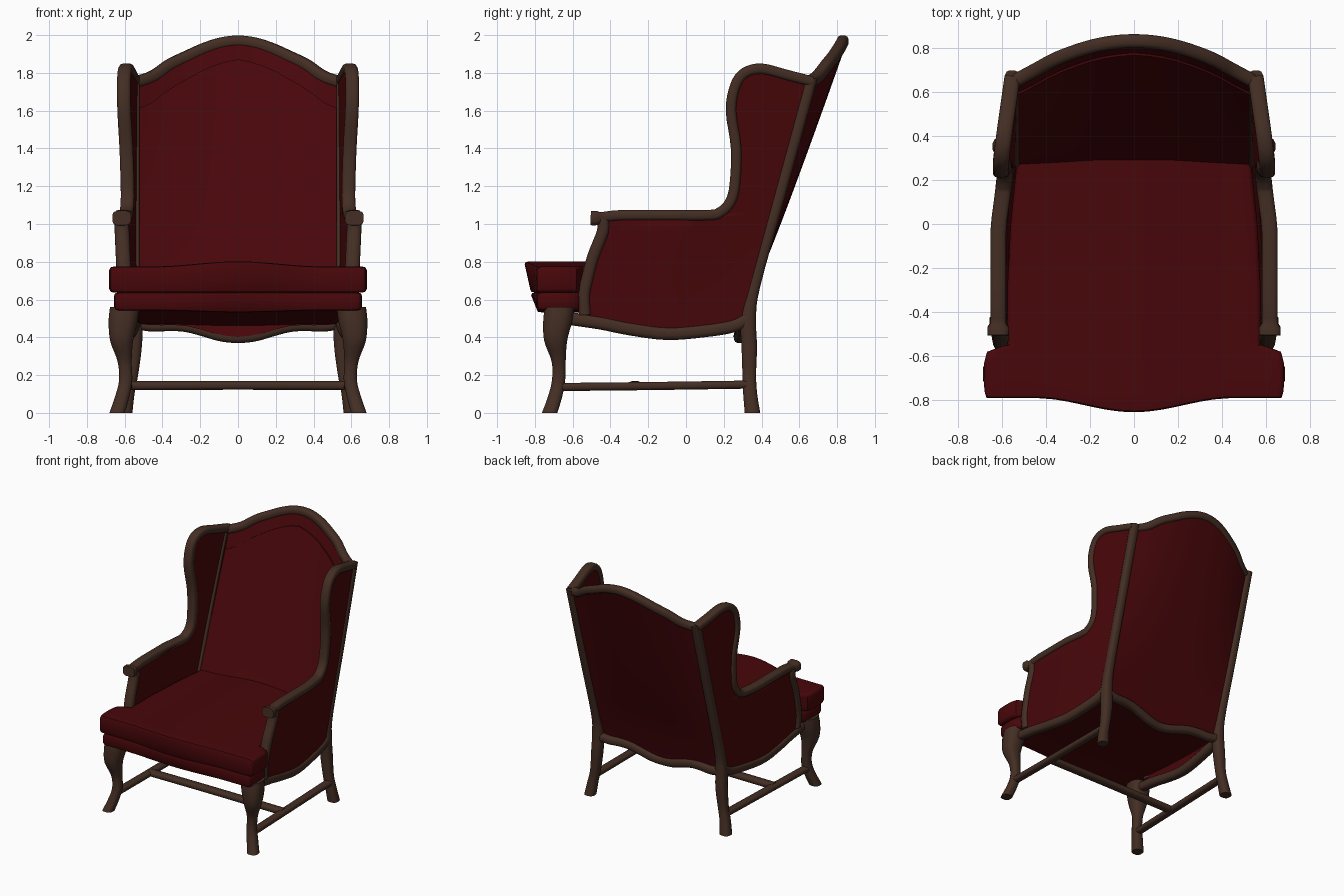
import bpy, bmesh, math
from mathutils import Vector

cube = bpy.data.objects.get("Cube")
if cube:
    bpy.data.objects.remove(cube, do_unlink=True)


def material(name, rgb):
    m = bpy.data.materials.new(name)
    m.use_nodes = True
    m.diffuse_color = (*rgb, 1)
    m.node_tree.nodes["Principled BSDF"].inputs["Base Color"].default_value = (*rgb, 1)
    return m


RED = material("dark red fabric", (0.064, 0.002, 0.003))
WOOD = material("brown wood", (0.057, 0.027, 0.017))


def finish(name, bm, mat):
    bmesh.ops.recalc_face_normals(bm, faces=bm.faces)
    mesh = bpy.data.meshes.new(name)
    bm.to_mesh(mesh)
    bm.free()
    mesh.materials.append(mat)
    ob = bpy.data.objects.new(name, mesh)
    bpy.context.collection.objects.link(ob)
    bpy.ops.object.select_all(action="DESELECT")
    ob.select_set(True)
    bpy.context.view_layer.objects.active = ob
    bpy.ops.object.shade_smooth_by_angle(angle=math.radians(50))


def lerp_table(table, t):
    """Linear lookup in a sorted list of (key, value)."""
    if t <= table[0][0]:
        return table[0][1]
    for (a, p), (b, q) in zip(table, table[1:]):
        if t <= b:
            return p + (q - p) * (t - a) / (b - a)
    return table[-1][1]


def spline(points, steps=4):
    """Catmull-Rom curve through points of any dimension."""
    pts = [Vector(p) for p in points]
    pts = [pts[0] * 2 - pts[1]] + pts + [pts[-1] * 2 - pts[-2]]
    out = []
    for a, b, c, d in zip(pts, pts[1:], pts[2:], pts[3:]):
        for i in range(steps):
            t = i / steps
            out.append((b * 2 + (c - a) * t + (a * 2 - b * 5 + c * 4 - d) * t * t
                        + (b * 3 - a - c * 3 + d) * t ** 3) / 2)
    return out + [pts[-2]]


def sweep(name, path, radii, ref=(1, 0, 0), wide=1.0, power=0.75, sides=12, level=False):
    """Rounded-square bar with varying radius; level keeps every ring horizontal."""
    bm = bmesh.new()
    rings = []
    for i, p in enumerate(path):
        t = (path[min(i + 1, len(path) - 1)] - path[max(i - 1, 0)]).normalized()
        if level:
            t = Vector((0, 0, 1))
        a = Vector(ref)
        a = (a - t * a.dot(t)).normalized()
        b = t.cross(a)
        ring = []
        for j in range(sides):
            k = math.tau * (j + 0.5) / sides
            c, d = (math.copysign(abs(w) ** power, w) * radii[i] for w in (math.cos(k), math.sin(k)))
            ring.append(bm.verts.new(p + a * c * wide + b * d))
        rings.append(ring)
    for r, s in zip(rings, rings[1:]):
        for j in range(sides):
            k = (j + 1) % sides
            bm.faces.new((r[j], r[k], s[k], s[j]))
    bm.faces.new(rings[0])
    bm.faces.new(rings[-1])
    finish(name, bm, WOOD)


def shell(name, fn, us, vs):
    """Closed upholstery pad; fn(u, v) gives its two opposite surface points."""
    bm = bmesh.new()
    grid = [[[bm.verts.new(p) for p in fn(u, v)] for u in us] for v in vs]
    nu, nv = len(us), len(vs)
    for s in (0, 1):
        for j in range(nv - 1):
            for i in range(nu - 1):
                bm.faces.new([grid[y][x][s] for x, y in
                              ((i, j), (i + 1, j), (i + 1, j + 1), (i, j + 1))])
    rim = ([(i, 0) for i in range(nu)] + [(nu - 1, j) for j in range(1, nv)]
           + [(i, nv - 1) for i in range(nu - 2, -1, -1)] + [(0, j) for j in range(nv - 2, 0, -1)])
    for (a, b), (c, d) in zip(rim, rim[1:] + rim[:1]):
        bm.faces.new((grid[b][a][0], grid[d][c][0], grid[d][c][1], grid[b][a][1]))
    finish(name, bm, RED)


def steps(a, b, n):
    return [a + (b - a) * i / n for i in range(n + 1)]


# Shared guides: leaning post line, splayed sides, arched back top
def post_y(z):
    return 0.34 + (z - 0.6) * 0.28


def side_x(y, z):
    d = min(max(post_y(z) - y, 0) / 0.48, 1)
    return 0.552 + 0.064 * d * (0.65 + 0.35 * min(1, max(0, (z - 0.5) / 0.5)))


def back_bow(x, z):
    return post_y(z) + 0.11 * max(0, (z - 0.7) / 1.1) ** 0.75 * (1 - abs(x / 0.545) ** 2.5)


ARCH = [(0, 1.967), (0.1, 1.955), (0.2, 1.92), (0.36, 1.843), (0.47, 1.768), (0.54, 1.75)]
RAIL_DROP = [(0, 0.402), (0.1, 0.412), (0.25, 0.458), (0.35, 0.466), (0.45, 0.462), (0.54, 0.475)]


def arch(x):
    return lerp_table(ARCH, abs(x))


def rear_rail_z(x):
    return lerp_table(RAIL_DROP, abs(x))


def roll(d, r):
    """Drop of a rolled edge at distance d from the rim."""
    return r - math.sqrt(r * r - max(0, r - d) ** 2)


# Seat: T-shaped base and cushion
def t_seat(name, wide, y_front, y_back, bow, top, bottom):
    rows = [(y_front, wide - 0.014), (y_front + 0.006, wide - 0.011), (y_front + 0.03, wide - 0.004),
            (y_front + 0.08, wide), (-0.63, wide - 0.002), (-0.58, wide - 0.015), (-0.558, 0.61),
            (-0.548, 0.575), (-0.3, 0.575), (0, 0.56), (y_back, 0.53)]
    columns = [-1, -0.99, -0.965] + steps(-0.9, 0.9, 20) + [0.965, 0.99, 1]

    def fn(u, v):
        y, w = rows[v]
        x = u * w
        curve = 0.5 + 0.5 * math.cos(math.pi * min(1, abs(x) / 0.45))
        drop = max(roll(w - abs(x), 0.02), roll(y - y_front, 0.015))
        lean = 0.03 * curve * (v < 3)
        y -= bow * curve * (y < -0.6)
        return (x, y, top(curve) - drop), (x, y + lean, bottom(y, curve) + drop)
    shell(name, fn, columns, range(len(rows)))


t_seat("seat_cushion", 0.682, -0.79, 0.29, 0.064,
       lambda c: 0.775 + 0.027 * c, lambda y, c: 0.637)
# the underside slopes down to the rear rail
t_seat("seat_base", 0.657, -0.785, 0.28, 0.035,
       lambda c: 0.638, lambda y, c: 0.542 - 0.01 * c - 0.085 * max(0, y + 0.56))


# Back: curved outer panel and inner cushion
def back_panel(u, v):
    x = u * 0.54
    z0 = rear_rail_z(x)
    z = z0 + (arch(x) - z0) * v
    y = back_bow(x, z)
    return (x, y + 0.008, z), (x, y - 0.035, z)


def back_cushion(u, v):
    x = u * 0.525
    z = 0.66 + (arch(x) - 0.095 - 0.045 * abs(u) - 0.66) * v
    y = back_bow(x, z)
    return (x, y - 0.02, z), (x, y - 0.13 + 0.085 * v, z)


shell("back_panel", back_panel, steps(-1, 1, 16), steps(0, 1, 10))
shell("back_cushion", back_cushion, steps(-1, 1, 16), steps(0, 1, 10))

# Side outlines as (y, z)
FRONT = [(-0.535, 0.52), (-0.54, 0.62), (-0.52, 0.72), (-0.49, 0.83), (-0.44, 0.96), (-0.44, 1.03)]
WING = [(0.12, 1.047), (0.18, 1.062), (0.23, 1.11), (0.257, 1.2), (0.265, 1.4), (0.238, 1.6),
        (0.26, 1.73), (0.31, 1.8), (0.4, 1.822), (0.53, 1.79), (0.665, 1.755)]
RAIL = [(-0.62, 0.5), (-0.45, 0.475), (-0.3, 0.445), (-0.1, 0.42), (0.1, 0.435), (0.25, 0.46), (0.33, 0.5)]
EDGE = FRONT + WING[:-1]

for side, s in (("left", 1), ("right", -1)):
    def on_side(points):
        return [Vector((s * side_x(y, z), y, z)) for y, z in spline(points)]

    # Upholstered arm and wing panel
    def side_panel(u, v):
        y0, z0 = EDGE[v]
        z1 = min(z0, 1.77)
        y = y0 + (post_y(z1) - y0) * u
        z = z0 + (z1 - z0) * u
        if v == 0:
            z = lerp_table(RAIL, y)
        x = side_x(y, z)
        return (s * (x + 0.02), y, z), (s * (x - 0.028), y, z)
    shell(f"{side}_side_panel", side_panel, steps(0, 1, 12), range(len(EDGE)))

    # Wooden edging of arm and wing
    path = on_side(FRONT)
    sweep(f"{side}_arm_post", path, [0.033] * len(path), wide=1.2)
    path = on_side([(-0.505, 1.032), (-0.47, 1.032), (-0.35, 1.046), (-0.1, 1.047)] + WING)
    radii = [0.039 if p.y < -0.45 else 0.028 for p in path]
    sweep(f"{side}_arm_and_wing_trim", path, radii, wide=1.3, power=0.6)
    path = on_side(RAIL)
    sweep(f"{side}_seat_rail", path, [0.035] * len(path))

    # Slim wooden strip in the corner between wing and back cushion
    path = [Vector((s * 0.537, post_y(z) - off, z)) for z, off in ((0.7, 0.12), (1.2, 0.09), (1.74, 0.05))]
    sweep(f"{side}_inner_back_strip", path, [0.015] * 3)

    # Leaning back post running into the rear leg
    leg = spline([(0.6, 0.352, 0, 0.042), (0.585, 0.34, 0.1, 0.038), (0.565, 0.335, 0.2, 0.037),
                  (0.55, 0.335, 0.35, 0.042), (0.545, 0.33, 0.5, 0.042), (0.545, 0.36, 0.67, 0.034),
                  (0.55, 0.5, 1.17, 0.033), (0.553, 0.665, 1.77, 0.033)])
    sweep(f"{side}_back_post_and_leg", [Vector((s * p[0], p[1], p[2])) for p in leg],
          [p[3] for p in leg], level=True)

    # Cabriole front leg
    leg = spline([(0.64, -0.722, 0, 0.042), (0.615, -0.695, 0.08, 0.039), (0.595, -0.675, 0.17, 0.036),
                  (0.6, -0.674, 0.27, 0.038), (0.616, -0.69, 0.38, 0.062), (0.609, -0.68, 0.48, 0.078),
                  (0.6, -0.67, 0.56, 0.08)])
    sweep(f"{side}_front_leg", [Vector((s * p[0], p[1], p[2])) for p in leg],
          [p[3] for p in leg], level=True)

    # Side stretcher
    path = spline([(s * 0.6, -0.67, 0.137), (s * 0.59, -0.2, 0.142), (s * 0.58, 0.34, 0.15)])
    sweep(f"{side}_stretcher", path, [0.022] * len(path), wide=1.4)

# Rails running across the chair
path = spline([(x, 0.33 - 0.045 * (1 - abs(x) / 0.54), rear_rail_z(x)) for x in steps(-0.54, 0.54, 12)])
sweep("rear_seat_rail", path, [0.033] * len(path), ref=(0, 0, 1))
path = spline([(x, back_bow(x, arch(x)) - 0.015, arch(x)) for x in steps(-0.54, 0.54, 12)])
sweep("back_top_rail", path, [0.032] * len(path), ref=(0, 0, 1))
path = spline([(-0.59, -0.27, 0.144), (0, -0.27, 0.146), (0.59, -0.27, 0.144)])
sweep("cross_stretcher", path, [0.024] * len(path), ref=(0, 1, 0), wide=1.4)
